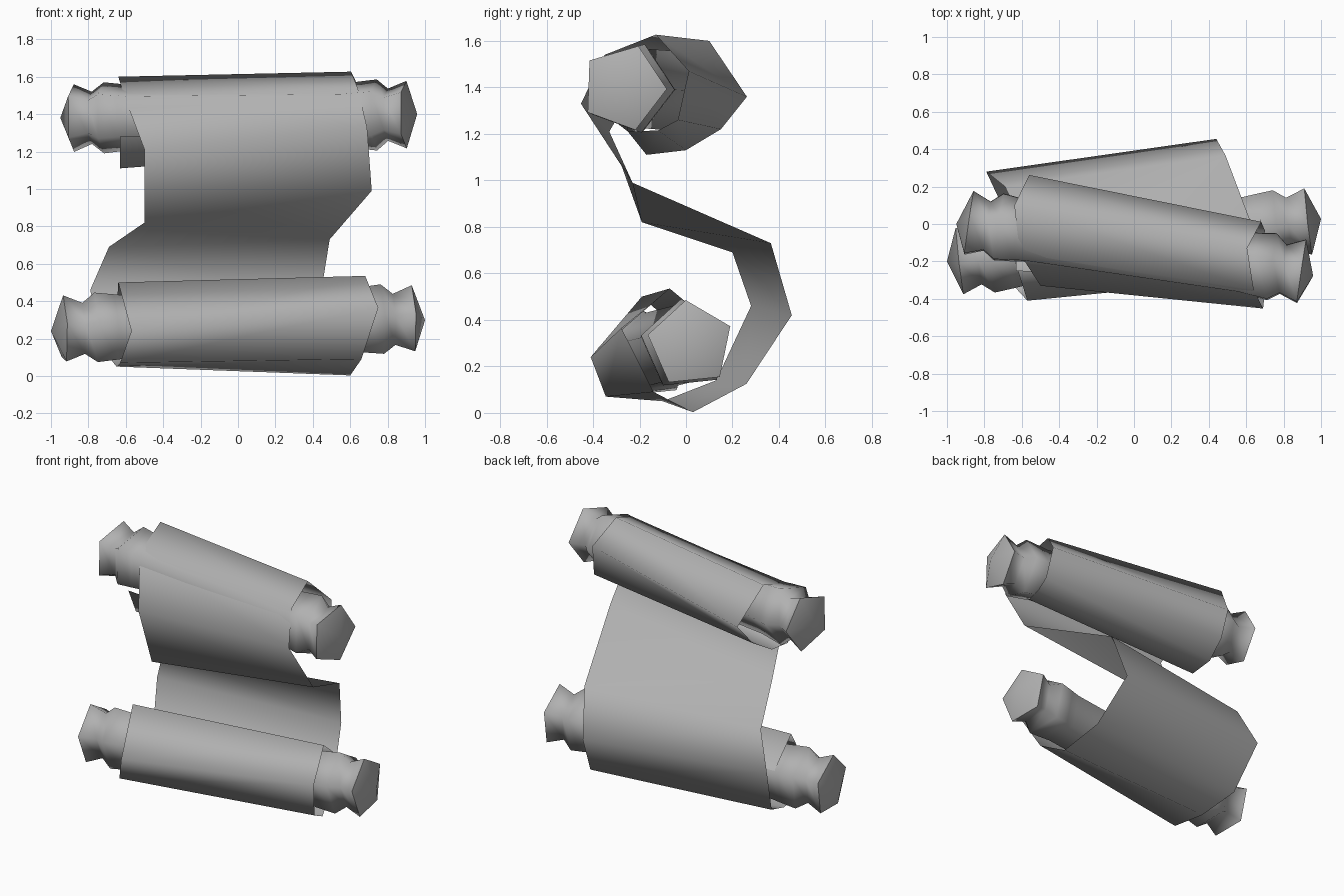
import bpy, bmesh, math
from mathutils import Vector

if "Cube" in bpy.data.objects:
    bpy.data.objects.remove(bpy.data.objects["Cube"])

grey = bpy.data.materials.new("grey")
grey.diffuse_color = (0.44, 0.44, 0.44, 1)
grey.use_nodes = True
grey.node_tree.nodes["Principled BSDF"].inputs["Base Color"].default_value = grey.diffuse_color


def finish(name, bm, angle):
    bmesh.ops.recalc_face_normals(bm, faces=bm.faces)
    me = bpy.data.meshes.new(name)
    bm.to_mesh(me)
    bm.free()
    me.materials.append(grey)
    ob = bpy.data.objects.new(name, me)
    bpy.context.collection.objects.link(ob)
    bpy.ops.object.select_all(action='DESELECT')
    bpy.context.view_layer.objects.active = ob
    ob.select_set(True)
    bpy.ops.object.shade_smooth_by_angle(angle=math.radians(angle))


# Half profile of a rod: (position along axis as fraction, radius)
HALF = [(0.932, 0.19), (0.83, 0.147), (0.765, 0.2), (0.66, 0.188), (0.6, 0.18)]
PROFILE = [(-t, r) for t, r in HALF] + [(t, r) for t, r in reversed(HALF)]


def rod(name, left, right, phase):
    """Five-sided turned rod with shallow cone tips."""
    a, b = Vector(left), Vector(right)
    axis = (b - a).normalized()
    side = Vector((0, 1, 0)) - axis * axis.y
    up = Vector((0, 0, 1)) - axis * axis.z
    angles = [math.radians(phase + 72 * i) for i in range(5)]
    bm = bmesh.new()
    rings = []
    for t, r in PROFILE:
        c = a.lerp(b, (t + 1) / 2)
        rings.append([bm.verts.new(c + r * (math.cos(g) * side + math.sin(g) * up))
                      for g in angles])
    for p, q in zip(rings, rings[1:]):
        for i in range(5):
            j = (i + 1) % 5
            bm.faces.new((p[i], p[j], q[j], q[i]))
    for ring, tip in ((rings[0], a), (rings[-1], b)):
        apex = bm.verts.new(tip)
        for i in range(5):
            bm.faces.new((ring[i], ring[(i + 1) % 5], apex))
    finish(name, bm, 82)


rod("upper_rod", (-0.95, 0.0, 1.38), (0.958, -0.278, 1.4), -2)
rod("lower_rod", (-1.0, -0.2, 0.24), (1.0, 0.027, 0.298), 96)

# Curled sheet: left edge and right edge, from the inside of the upper roll
# over its back and front, down the S bend, and into the lower roll
LEFT = [(-0.63, -0.25, 1.28), (-0.63, -0.17, 1.11), (-0.63, 0.0, 1.13), (-0.6, 0.15, 1.22),
        (-0.56, 0.262, 1.36), (-0.64, 0.1, 1.6), (-0.61, -0.16, 1.5), (-0.5, -0.33, 1.21),
        (-0.5, -0.19, 0.82), (-0.69, 0.2, 0.69), (-0.79, 0.28, 0.46),
        (-0.72, 0.13, 0.14), (-0.65, -0.1, 0.05), (-0.63, -0.345, 0.07),
        (-0.57, -0.41, 0.24), (-0.64, -0.19, 0.5), (-0.65, 0.0, 0.33)]
RIGHT = [(0.66, -0.34, 1.28), (0.66, -0.25, 1.21), (0.69, -0.12, 1.215), (0.7, -0.035, 1.26),
         (0.68, 0.012, 1.47), (0.605, -0.13, 1.627), (0.64, -0.35, 1.54), (0.69, -0.452, 1.33),
         (0.715, -0.23, 0.99), (0.49, 0.365, 0.73), (0.44, 0.455, 0.42),
         (0.52, 0.26, 0.125), (0.6, 0.03, 0.003), (0.66, -0.14, 0.09),
         (0.75, -0.278, 0.365), (0.68, -0.07, 0.535), (0.68, 0.14, 0.36)]
bm = bmesh.new()
rows = [(bm.verts.new(l), bm.verts.new(r)) for l, r in zip(LEFT, RIGHT)]
for p, q in zip(rows, rows[1:]):
    bm.faces.new((p[0], p[1], q[1], q[0]))
finish("curled_sheet", bm, 110)
